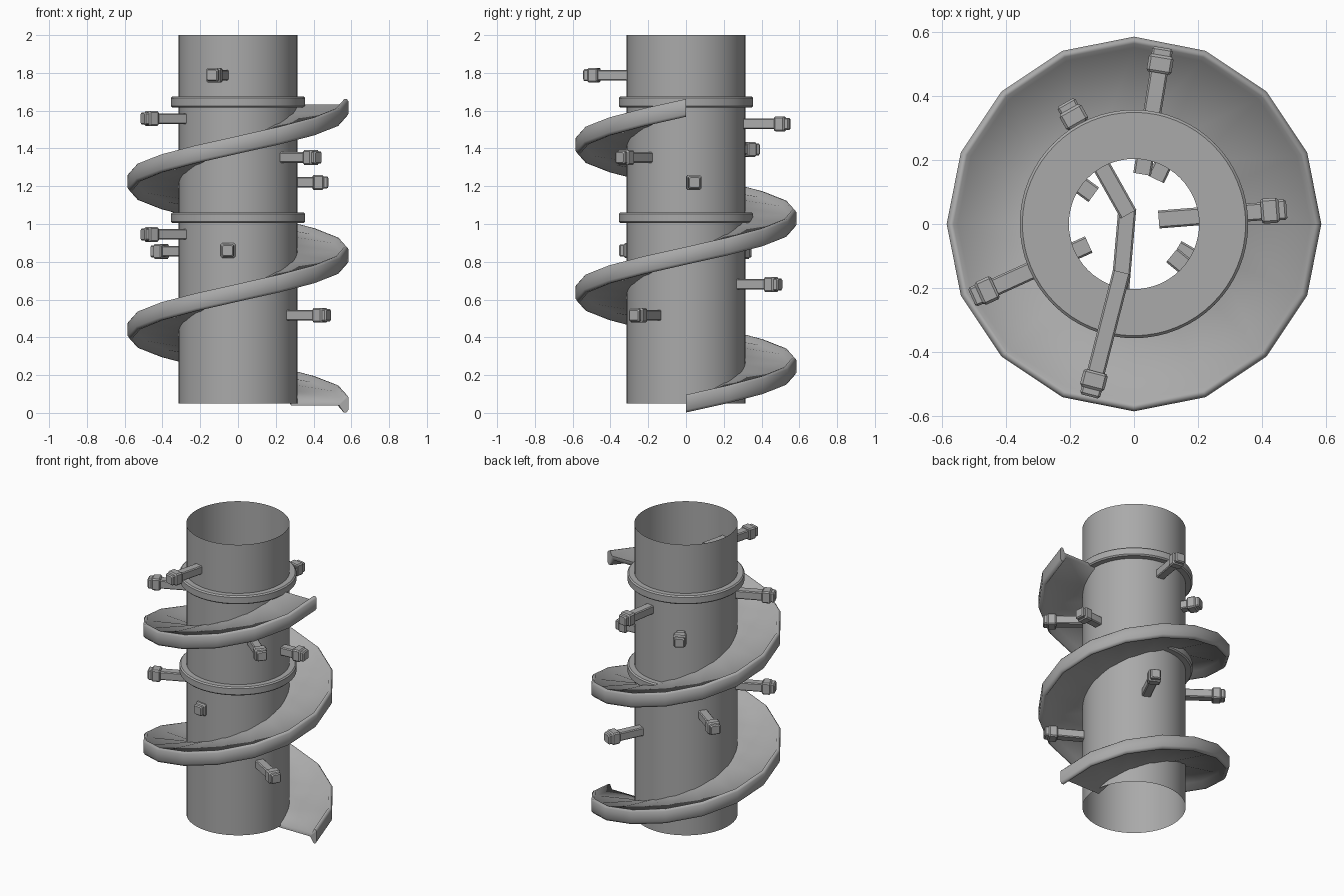
import bpy, bmesh
from math import pi, cos, sin, radians

if "Cube" in bpy.data.objects:
    bpy.data.objects.remove(bpy.data.objects["Cube"])

# One mid-grey finish for every part
grey = bpy.data.materials.new("mid_grey")
grey.diffuse_color = (0.4, 0.4, 0.4, 1)
grey.use_nodes = True
grey.node_tree.nodes["Principled BSDF"].inputs["Base Color"].default_value = grey.diffuse_color


def finish(name, bm, smooth=30):
    bmesh.ops.recalc_face_normals(bm, faces=bm.faces)
    me = bpy.data.meshes.new(name)
    bm.to_mesh(me)
    bm.free()
    me.materials.append(grey)
    ob = bpy.data.objects.new(name, me)
    bpy.context.collection.objects.link(ob)
    if smooth:
        bpy.ops.object.select_all(action='DESELECT')
        ob.select_set(True)
        bpy.context.view_layer.objects.active = ob
        bpy.ops.object.shade_smooth_by_angle(angle=radians(smooth))
    return ob


def loft(bm, sections, closed=True, loop=False):
    """Bridge point sections into a skin, capping the ends unless looped."""
    rows = [[bm.verts.new(p) for p in s] for s in sections]
    n = len(rows[0])
    pairs = list(zip(rows, rows[1:])) + ([(rows[-1], rows[0])] if loop else [])
    for a, b in pairs:
        for i in range(n if closed else n - 1):
            j = (i + 1) % n
            bm.faces.new((a[i], a[j], b[j], b[i]))
    if not loop:
        bm.faces.new(rows[0])
        bm.faces.new(rows[-1])


def sweep(name, profile, turns, steps, pitch=0.0, closed=True, smooth=30):
    """Revolve an (r, z) profile about z; with a pitch it becomes a helix."""
    full = pitch == 0
    secs = []
    for k in range(steps if full else steps + 1):
        t = turns * k / steps
        a = 2 * pi * t
        secs.append([(r * cos(a), r * sin(a), z + pitch * t) for r, z in profile])
    bm = bmesh.new()
    loft(bm, secs, closed=closed, loop=full)
    return finish(name, bm, smooth)


# Open thin-walled central tube
sweep("tube", [(0.314, 0.05), (0.314, 2.0)], 1, 64, closed=False)

# Two flat collars with chamfered rims, reaching inside the tube
for name, z in (("lower_collar", 1.005), ("upper_collar", 1.617)):
    h, c = 0.057, 0.008
    sweep(name, [(0.203, z), (0.356 - c, z), (0.356, z + c), (0.356, z + h - c),
                 (0.356 - c, z + h), (0.203, z + h)], 1, 64)

# Spiral ramp with raised outer lip: two turns of 16 steps
sweep("spiral_ramp", [(0.28, 0.04), (0.535, 0.04), (0.56, 0.002), (0.574, 0.002),
                      (0.584, 0.016), (0.584, 0.085), (0.575, 0.096), (0.563, 0.096),
                      (0.55, 0.066), (0.28, 0.066)], 2, 32, pitch=0.783, smooth=75)

# Pegs: square shaft with a chamfered knob, lofted along the axis
PEG = [(-0.40, 0.028), (-0.08, 0.028), (-0.08, 0.034), (-0.073, 0.039),
       (-0.032, 0.039), (-0.024, 0.032), (-0.007, 0.032), (0.0, 0.026)]


def peg(name, angle, tip, z, side=0.0):
    a = radians(angle)
    secs = []
    for d, h in PEG:
        k = h * 0.8
        ring = [(h, k), (k, h), (-k, h), (-h, k), (-h, -k), (-k, -h), (k, -h), (h, -k)]
        r = tip + d
        secs.append([(r * cos(a) - (u + side) * sin(a),
                      r * sin(a) + (u + side) * cos(a), z + v) for u, v in ring])
    bm = bmesh.new()
    loft(bm, secs)
    finish(name, bm, smooth=0)


# angle, tip radius, height, sideways shift
pegs = [(-104.4, 0.555, 1.788, 0), (204.4, 0.555, 1.558, 0), (80.7, 0.557, 1.53, 0),
        (119.4, 0.435, 1.395, 0), (-39.5, 0.553, 1.352, 0), (4.5, 0.478, 1.22, 0.008),
        (204.4, 0.555, 0.945, 0), (-95, 0.355, 0.86, -0.025), (144, 0.555, 0.855, 0),
        (64, 0.555, 0.68, 0), (-30, 0.555, 0.517, 0)]
for i, p in enumerate(pegs):
    peg(f"peg_{i + 1}", *p)
